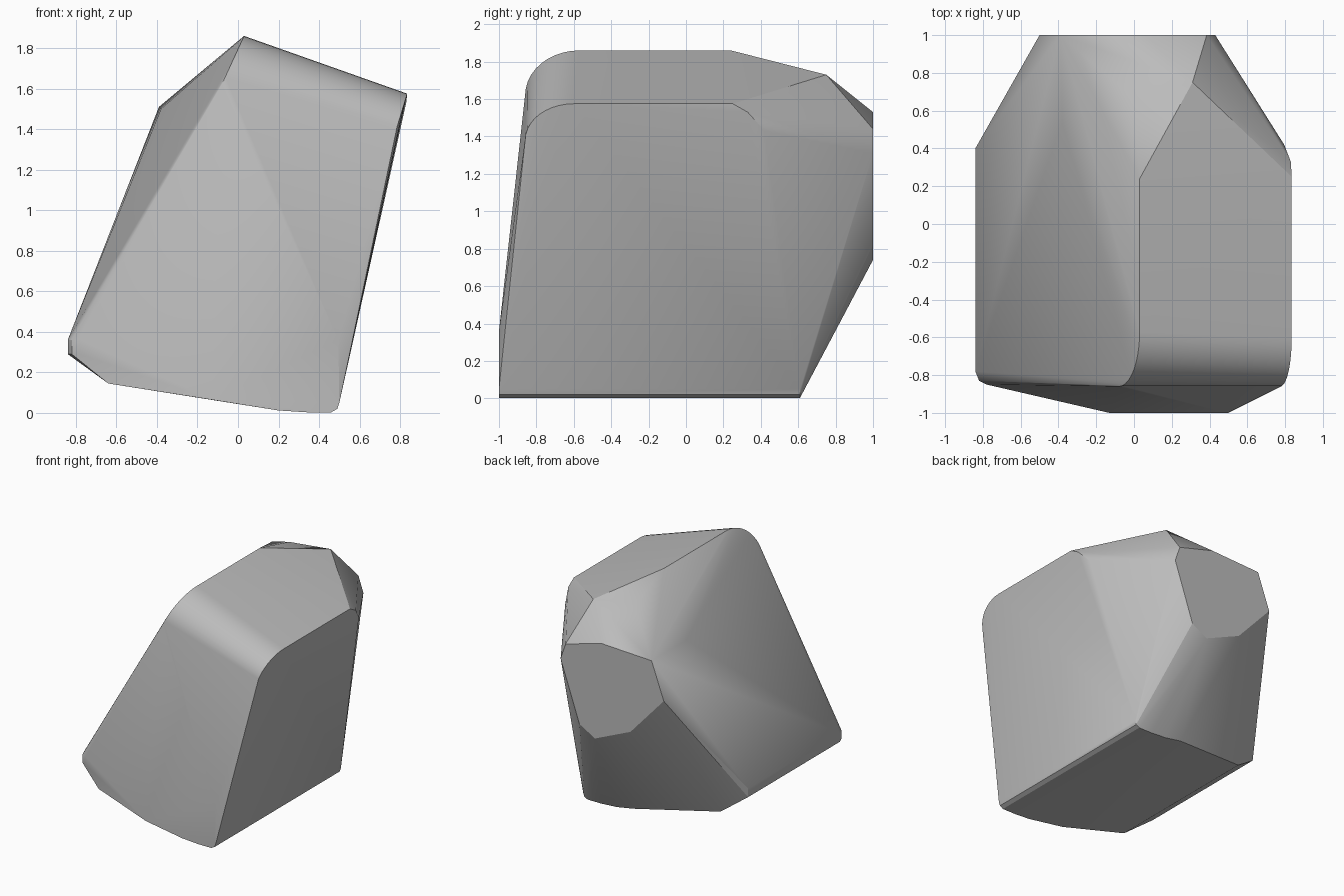
import bpy, bmesh, math

cube = bpy.data.objects.get("Cube")
if cube:
    bpy.data.objects.remove(cube, do_unlink=True)

grey = bpy.data.materials.new("stone grey")
grey.use_nodes = True
colour = (0.5, 0.5, 0.5, 1)
grey.diffuse_color = colour
grey.node_tree.nodes["Principled BSDF"].inputs["Base Color"].default_value = colour

points = []


def arc(low, high, steps=10):
    """Quarter ellipse in y and z, from the front face up to the top face."""
    for i in range(steps + 1):
        a = math.pi / 2 * i / steps
        side = math.sin(a)
        points.append((low[0] + (high[0] - low[0]) * side,
                       high[1] + (low[1] - high[1]) * math.cos(a),
                       low[2] + (high[2] - low[2]) * side))


# Rounded front of the top, at the ridge and at the right edge
arc((-0.08, -0.86, 1.62), (0.03, -0.57, 1.86))
arc((0.775, -0.86, 1.38), (0.835, -0.6, 1.575))

# Curved underside, run from front to back
for x, z in ((0.5, 0.05), (0.49, 0.02), (0.46, 0.003), (0.34, 0.003), (0.2, 0.012), (0.05, 0.038)):
    points += [(x, -1, z), (x, 0.61, z)]

# Upright part of the front and the left corner
points += [(-0.13, -1, 0.065), (0.495, -1, 0.36), (-0.64, -0.88, 0.145), (-0.64, 0.47, 0.145)]
for z in (0.29, 0.36):
    points += [(-0.78, -0.85, z), (-0.82, -0.83, z), (-0.84, -0.78, z), (-0.84, 0.4, z)]

# Back ends of the ridge and right edge, and the shoulders behind them
points += [(0.03, 0.24, 1.86), (0.835, 0.25, 1.575), (0.83, 0.33, 1.53), (0.795, 0.42, 1.43),
           (0.31, 0.75, 1.73), (0, 0.66, 1.74), (-0.38, 0.54, 1.5)]

# Flat eight-sided back end
for x, z in ((0.385, 1.44), (0.06, 1.53), (-0.39, 1.51), (-0.5, 1.21),
             (-0.2, 0.88), (0.12, 0.74), (0.26, 0.82), (0.43, 1.31)):
    points.append((x, 1, z))

# Wrap the points in one faceted boulder
bm = bmesh.new()
for p in points:
    bm.verts.new(p)
hull = bmesh.ops.convex_hull(bm, input=bm.verts)
loose = {v for v in hull["geom_interior"] + hull["geom_unused"] if isinstance(v, bmesh.types.BMVert)}
bmesh.ops.delete(bm, geom=list(loose), context='VERTS')
bmesh.ops.dissolve_limit(bm, angle_limit=math.radians(0.5), verts=bm.verts, edges=bm.edges)
bmesh.ops.recalc_face_normals(bm, faces=bm.faces)
mesh = bpy.data.meshes.new("boulder")
bm.to_mesh(mesh)
bm.free()
mesh.materials.append(grey)
boulder = bpy.data.objects.new("boulder", mesh)
bpy.context.collection.objects.link(boulder)

# Smooth the rounded edges and keep the sharp ones
bpy.ops.object.select_all(action='DESELECT')
boulder.select_set(True)
bpy.context.view_layer.objects.active = boulder
bpy.ops.object.shade_smooth_by_angle(angle=math.radians(25))
